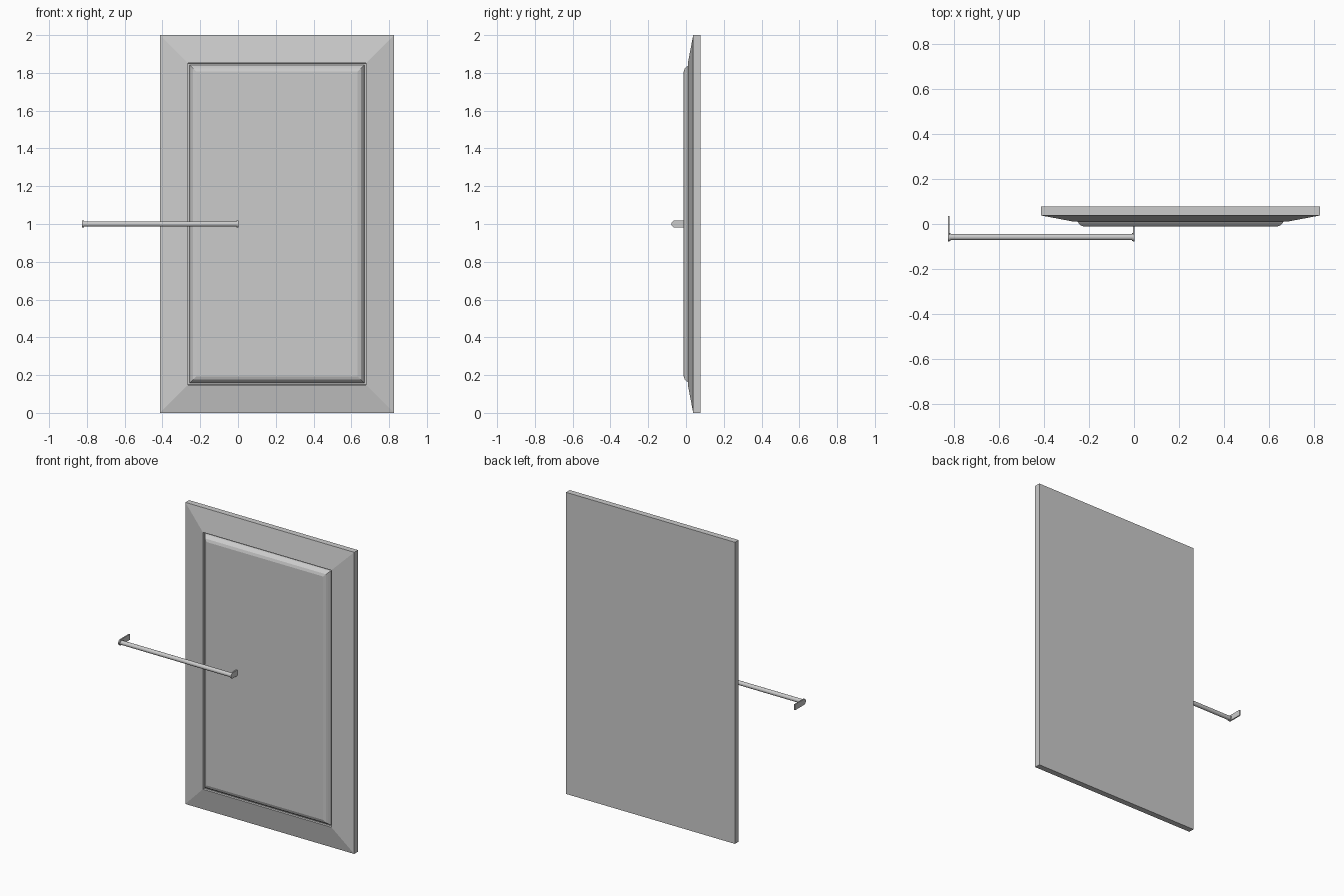
import bpy, bmesh
from math import pi, cos, sin

cube = bpy.data.objects.get("Cube")
if cube:
    bpy.data.objects.remove(cube, do_unlink=True)

grey = bpy.data.materials.new("plain_grey")
grey.use_nodes = True
colour = (0.6, 0.6, 0.6, 1)
grey.diffuse_color = colour
grey.node_tree.nodes["Principled BSDF"].inputs["Base Color"].default_value = colour


def finish(bm, name, smooth=False):
    bmesh.ops.recalc_face_normals(bm, faces=bm.faces)
    mesh = bpy.data.meshes.new(name)
    bm.to_mesh(mesh)
    bm.free()
    obj = bpy.data.objects.new(name, mesh)
    bpy.context.collection.objects.link(obj)
    mesh.materials.append(grey)
    if smooth:
        bpy.ops.object.select_all(action="DESELECT")
        obj.select_set(True)
        bpy.context.view_layer.objects.active = obj
        bpy.ops.object.shade_smooth_by_angle(angle=pi / 6)
    return obj


def loft(name, rings, smooth=False):
    """Bridge rings of points and cap both ends."""
    bm = bmesh.new()
    loops = [[bm.verts.new(p) for p in ring] for ring in rings]
    n = len(loops[0])
    for a, b in zip(loops, loops[1:]):
        for i in range(n):
            j = (i + 1) % n
            bm.faces.new((a[i], a[j], b[j], b[i]))
    bm.faces.new(loops[0])
    bm.faces.new(loops[-1])
    return finish(bm, name, smooth)


# Door: rectangles stepping inward from the back, (inset, y)
LEFT, RIGHT, HEIGHT = -0.413, 0.826, 2.0


def rectangle(inset, y):
    x0, x1, z0, z1 = LEFT + inset, RIGHT - inset, inset, HEIGHT - inset
    return [(x0, y, z0), (x1, y, z0), (x1, y, z1), (x0, y, z1)]


door_profile = [(0, 0.077), (0, 0.038),            # slab edge
                (0.148, 0.010), (0.149, 0.024),    # sloping frame
                (0.157, 0.024),                    # groove
                (0.161, 0.012), (0.167, 0.004),    # rounded panel edge
                (0.176, -0.006), (0.193, -0.012)]
loft("door_panel", [rectangle(*p) for p in door_profile])

# Handle
BAR_Y, BAR_Z = -0.058, 1.0


def circle(x, radius, sides=24):
    return [(x, BAR_Y + radius * cos(2 * pi * i / sides),
             BAR_Z + radius * sin(2 * pi * i / sides)) for i in range(sides)]


def bracket_outline(x, radius=0.019, back=0.035, steps=12):
    arc = [pi / 2 + pi * i / steps for i in range(steps + 1)]
    points = [(x, BAR_Y + radius * cos(a), BAR_Z + radius * sin(a)) for a in arc]
    return points + [(x, back, BAR_Z - radius), (x, back, BAR_Z + radius)]


loft("handle_bar", [circle(-0.82, 0.014), circle(-0.006, 0.014)], True)
for name, outer, inward in (("right", -0.826, 1), ("left", 0.003, -1)):
    loft(f"handle_bracket_{name}",
         [bracket_outline(outer), bracket_outline(outer + inward * 0.008)], True)
    loft(f"handle_boss_{name}",
         [circle(outer + inward * 0.002, 0.018), circle(outer + inward * 0.012, 0.017)], True)
